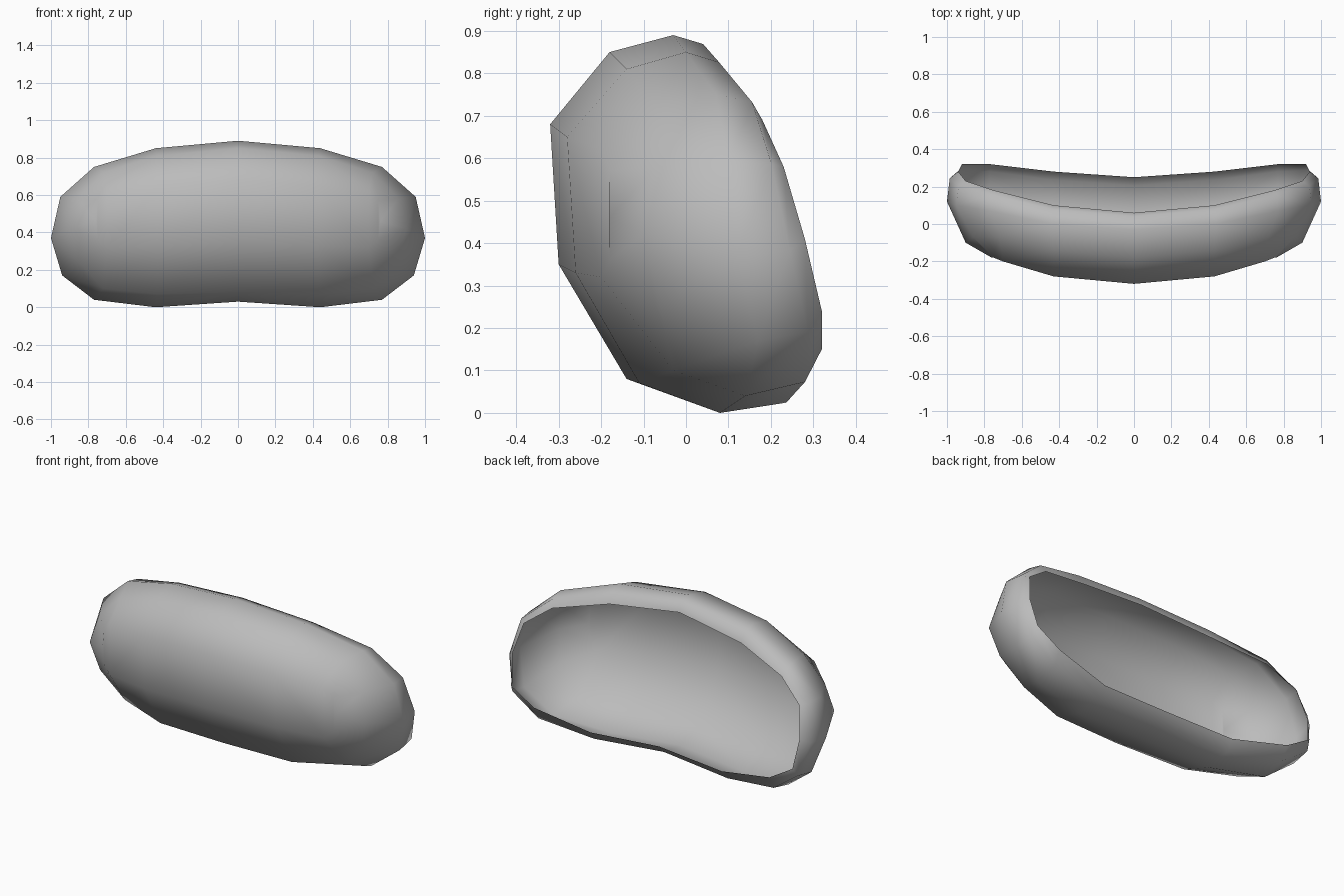
import bpy
import bmesh

cube = bpy.data.objects.get("Cube")
if cube:
    bpy.data.objects.remove(cube, do_unlink=True)


def make_material(name, colour):
    material = bpy.data.materials.new(name)
    material.use_nodes = True
    material.diffuse_color = colour
    material.node_tree.nodes["Principled BSDF"].inputs["Base Color"].default_value = colour
    return material


def lerp(start, end, factor):
    return start + (end - start) * factor


# Half outlines of the shell, running from top centre round the side to bottom centre
opening_edge = [(0, .06, .82), (.43, .1, .77), (.75, .18, .69), (.9, .23, .58), (.94, .28, .41),
                (.92, .32, .24), (.77, .32, .15), (.43, .28, .08), (0, .25, .1)]
widest_outline = [(0, -.03, .89), (.44, 0, .85), (.77, .07, .75), (.95, .1, .59), (1, .12, .37),
                  (.94, .17, .17), (.77, .14, .04), (.44, .08, 0), (0, .05, .03)]
shoulder = [(0, -.18, .85), (.43, -.14, .81), (.72, -.07, .72), (.86, -.07, .58), (.9, -.1, .42),
            (.86, -.06, .25), (.72, -.03, .1), (.43, -.11, .07), (0, -.14, .08)]
front_panel = [(0, -.32, .68), (.43, -.28, .65), (.7, -.2, .62), (.75, -.18, .57), (.76, -.18, .46),
               (.75, -.18, .36), (.7, -.2, .32), (.43, -.26, .33), (0, -.3, .35)]

# The rolled lip keeps the widest outline's size while moving back to the opening
rolled_lip = [(lerp(wide[0], edge[0], .25), lerp(wide[1], edge[1], .78), lerp(wide[2], edge[2], .3))
              for wide, edge in zip(widest_outline, opening_edge)]

# Bridge the outlines into half of the shell
bm = bmesh.new()
outlines = [opening_edge, rolled_lip, widest_outline, shoulder, front_panel]
rows = [[bm.verts.new(point) for point in outline] for outline in outlines]
for outer, inner in zip(rows, rows[1:]):
    for i in range(len(outer) - 1):
        bm.faces.new((outer[i], outer[i + 1], inner[i + 1], inner[i]))

# Close the front with strips between its upper and lower edges
front = rows[-1]
last = len(front) - 1
for i in range(last // 2 - 1):
    bm.faces.new((front[i], front[i + 1], front[last - 1 - i], front[last - i]))
middle = last // 2
bm.faces.new((front[middle - 1], front[middle], front[middle + 1]))

# Mirror the half and weld it along the centre
bmesh.ops.mirror(bm, geom=bm.verts[:] + bm.edges[:] + bm.faces[:], axis='X', merge_dist=.001)
bmesh.ops.remove_doubles(bm, verts=bm.verts[:], dist=.001)
bmesh.ops.recalc_face_normals(bm, faces=bm.faces[:])

# Make the front panel face forward
bm.faces.ensure_lookup_table()
front_face = min(bm.faces, key=lambda face: face.calc_center_median().y)
if front_face.normal.y > 0:
    bmesh.ops.reverse_faces(bm, faces=bm.faces[:])

mesh = bpy.data.meshes.new("curved_shell")
bm.to_mesh(mesh)
bm.free()
mesh.shade_smooth()
mesh.materials.append(make_material("plain grey", (.5, .5, .5, 1)))
shell = bpy.data.objects.new("curved_shell", mesh)
bpy.context.collection.objects.link(shell)
